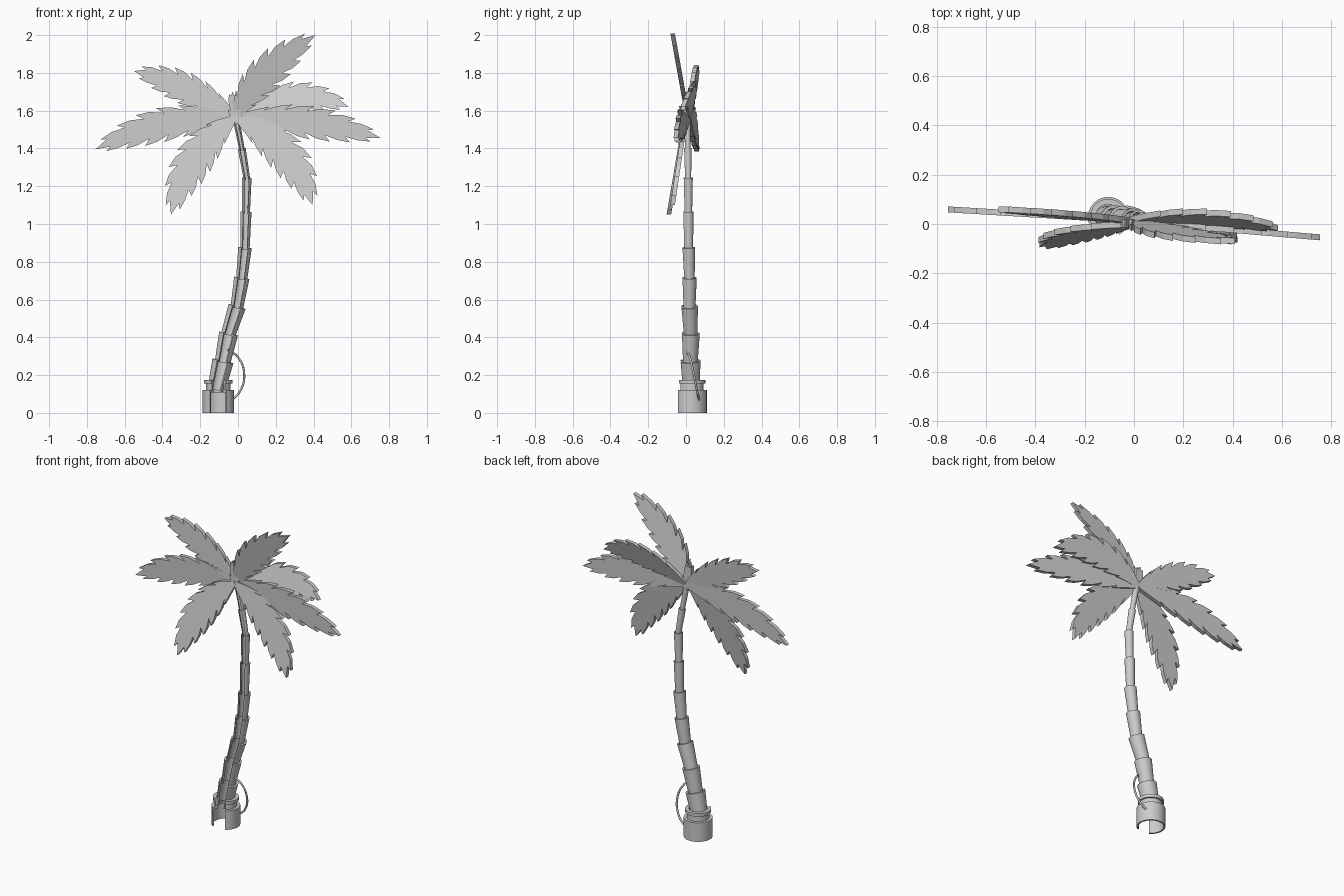
import bpy, bmesh, math
from mathutils import Vector

if "Cube" in bpy.data.objects:
    bpy.data.objects.remove(bpy.data.objects["Cube"])


def finish(name, bm, smooth=False):
    bmesh.ops.recalc_face_normals(bm, faces=bm.faces[:])
    me = bpy.data.meshes.new(name)
    bm.to_mesh(me)
    bm.free()
    ob = bpy.data.objects.new(name, me)
    bpy.context.collection.objects.link(ob)
    if smooth:
        bpy.ops.object.select_all(action='DESELECT')
        ob.select_set(True)
        bpy.context.view_layer.objects.active = ob
        bpy.ops.object.shade_smooth_by_angle(angle=math.radians(35))
    return ob


def open_tube(name, p0, p1, r0, r1, wall, gap=32, n=28):
    """Tapered tube between two points with a slot along its front (-y) side."""
    p0, p1 = Vector(p0), Vector(p1)
    d = (p1 - p0).normalized()
    u = Vector((0, 1, 0)).cross(d).normalized()
    v = d.cross(u)
    bm = bmesh.new()
    cols = []
    for i in range(n + 1):
        a = math.radians(-90 + gap + (360 - 2 * gap) * i / n)
        e = u * math.cos(a) + v * math.sin(a)
        cols.append([bm.verts.new(c) for c in (
            p0 + e * r0, p1 + e * r1, p1 + e * (r1 - wall), p0 + e * (r0 - wall))])
    for a, b in zip(cols, cols[1:]):
        for k in range(4):
            bm.faces.new((a[k], b[k], b[(k + 1) % 4], a[(k + 1) % 4]))
    bm.faces.new(cols[0])
    bm.faces.new(cols[-1])
    return finish(name, bm, True)


# Base socket, shoulder, neck and collar, all open at the front
bx, by = -0.104, 0.027
for name, z0, z1, r, w in (("base_socket", 0, 0.12, 0.083, 0.010),
                           ("base_shoulder", 0.108, 0.12, 0.083, 0.035),
                           ("base_neck", 0.12, 0.157, 0.065, 0.012),
                           ("base_collar", 0.155, 0.175, 0.075, 0.022)):
    open_tube(name, (bx, by, z0), (bx, by, z1), r, r, w)

# Trunk: overlapping sleeves, each flaring towards its top
joints = [(-0.115, 0.025, 0.12, 0), (-0.080, 0.020, 0.275, 0.057),
          (-0.050, 0.022, 0.42, 0.051), (-0.005, 0.016, 0.563, 0.047),
          (0.020, 0.016, 0.715, 0.041), (0.037, 0.012, 0.875, 0.036),
          (0.042, 0.011, 1.065, 0.030), (0.046, 0.010, 1.245, 0.026),
          (0.020, 0.008, 1.40, 0.021), (-0.015, 0.006, 1.58, 0.018)]
for i, (a, b) in enumerate(zip(joints, joints[1:])):
    p0, p1, r = Vector(a[:3]), Vector(b[:3]), b[3]
    start = p0 - (p1 - p0) * 0.06 if i else p0
    open_tube(f"trunk_segment_{i + 1}", start, p1, r * 0.82, r, r * 0.22)

# Cable looping from the trunk back into the base
cu = bpy.data.curves.new("cable", 'CURVE')
cu.dimensions = '3D'
cu.bevel_depth = 0.006
cu.bevel_resolution = 2
sp = cu.splines.new('BEZIER')
pts = [(-0.055, 0.0, 0.335), (0.0, 0.02, 0.295), (0.033, 0.042, 0.20),
       (0.008, 0.06, 0.11), (-0.03, 0.07, 0.07)]
sp.bezier_points.add(len(pts) - 1)
for bp, co in zip(sp.bezier_points, pts):
    bp.co = co
    bp.handle_left_type = bp.handle_right_type = 'AUTO'
bpy.context.collection.objects.link(bpy.data.objects.new("cable", cu))


def leaf(name, ctrl, tip, width, plane, base=(-0.015, 1.565), lobes=6, thick=0.024):
    """Flat serrated frond on a bent spine; plane = (y0, dy/dx, dy/dz)."""
    b, c, t = Vector(base), Vector(ctrl), Vector(tip)

    def point(s, off):
        p = b * (1 - s) ** 2 + c * 2 * s * (1 - s) + t * s * s
        d = ((c - b) * (1 - s) + (t - c) * s).normalized()
        return p + Vector((-d.y, d.x)) * off

    def env(s):
        return width * math.sin(math.pi * min(s, 1) ** 0.95) ** 0.75

    def side(sign):
        out = [point(0.0, sign * 0.012)]
        step = 0.86 / lobes
        for i in range(lobes):
            s = 0.05 + step * (i + 1)
            out.append(point(s - step * 0.45, sign * env(s - step * 0.45) * 0.90))
            out.append(point(s + 0.03, sign * max(env(s), 0.02)))
            out.append(point(s - 0.015, sign * env(s) * 0.64))
        return out

    outline = side(1) + [t] + side(-1)[::-1]
    y0, kx, kz = plane
    bm = bmesh.new()
    f = bm.faces.new([bm.verts.new((p.x, y0 + kx * p.x + kz * (p.y - 1.56) - thick / 2, p.y))
                      for p in outline])
    ext = bmesh.ops.extrude_face_region(bm, geom=[f], use_keep_orig=True)
    bmesh.ops.translate(bm, vec=(0, thick, 0),
                        verts=[g for g in ext["geom"] if isinstance(g, bmesh.types.BMVert)])
    bmesh.ops.triangulate(bm, faces=[g for g in bm.faces if len(g.verts) > 4])
    return finish(name, bm)


# Crown of seven fronds
leaf("leaf_upper_left", (-0.28, 1.75), (-0.55, 1.81), 0.088, (0.012, -0.06, 0.06))
leaf("leaf_left", (-0.425, 1.57), (-0.755, 1.395), 0.092, (0.014, -0.06, 0.0))
leaf("leaf_lower_left", (-0.28, 1.37), (-0.355, 1.05), 0.105, (-0.004, 0.0, 0.17))
leaf("leaf_upper_right", (0.10, 1.81), (0.41, 2.0), 0.098, (0.01, 0.0, -0.18))
leaf("leaf_right_high", (0.31, 1.745), (0.585, 1.62), 0.085, (0.01, -0.08, 0.33))
leaf("leaf_right", (0.40, 1.565), (0.755, 1.455), 0.090, (0.01, -0.085, 0.0))
leaf("leaf_lower_right", (0.31, 1.41), (0.395, 1.10), 0.105, (-0.002, 0.0, 0.15))

# Small bud at the heart of the crown
leaf("crown_bud", (-0.02, 1.60), (-0.03, 1.70), 0.035, (0.005, 0.0, 0.0),
     base=(-0.01, 1.53), lobes=2, thick=0.03)
